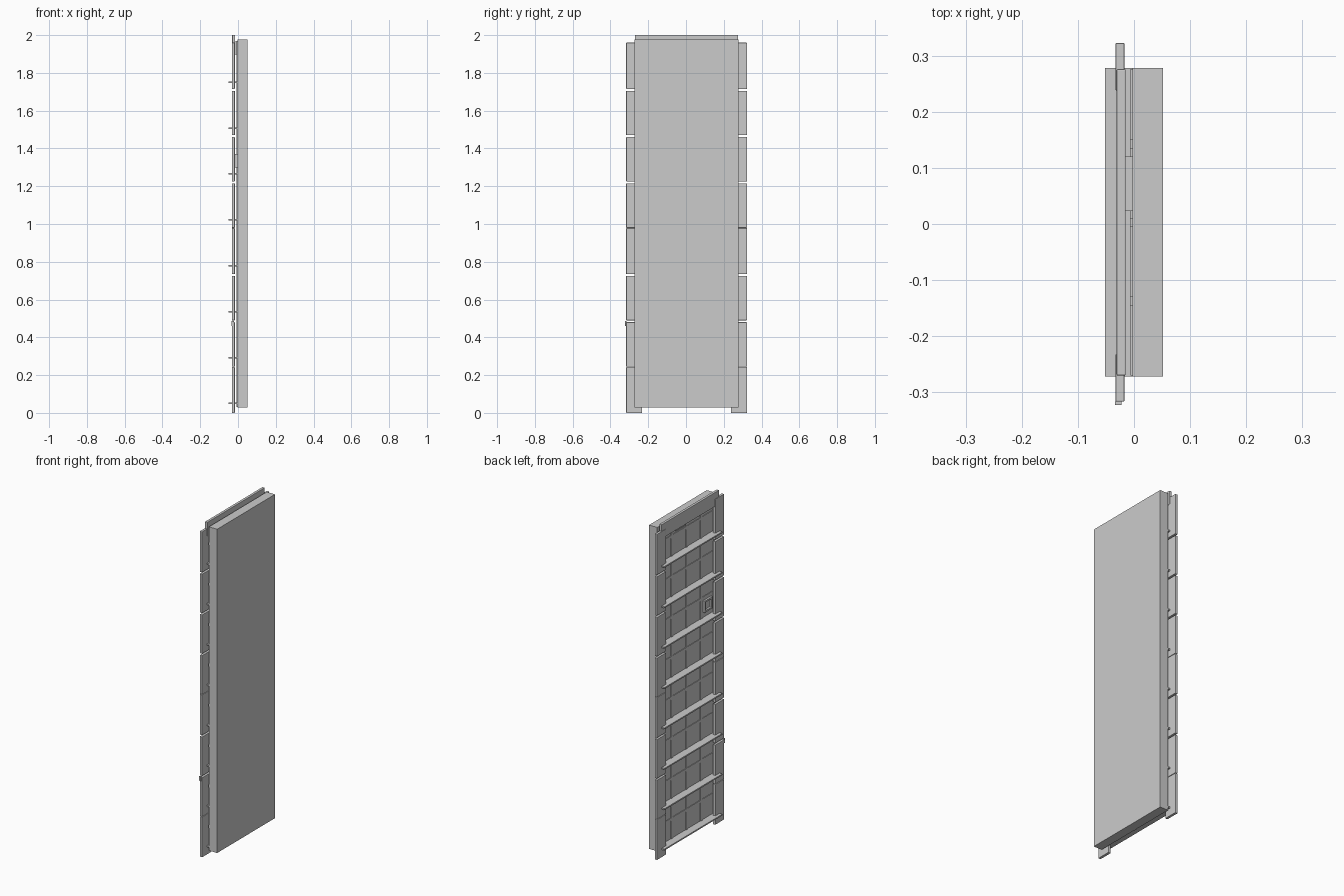
import bpy

if "Cube" in bpy.data.objects:
    bpy.data.objects.remove(bpy.data.objects["Cube"])

YC = 0.003          # the panel sits slightly off centre because of the side clips
PITCH = 0.245       # spacing of side boards and shelves


def box(name, x, y, z, bevel=0.0):
    """Box from (min, max) ranges, y measured from the panel centre line."""
    bpy.ops.mesh.primitive_cube_add(
        size=1, location=(sum(x) / 2, sum(y) / 2 + YC, sum(z) / 2))
    ob = bpy.context.object
    ob.name = name
    ob.scale = (x[1] - x[0], y[1] - y[0], z[1] - z[0])
    bpy.ops.object.transform_apply(location=False, rotation=False, scale=True)
    if bevel:
        m = ob.modifiers.new("edge_bevel", 'BEVEL')
        m.width = bevel
        m.segments = 2
    return ob


# Door slab
box("slab", (-0.003, 0.0515), (-0.275, 0.275), (0.028, 1.977))

# Segmented side boards, wider gaps at most joints
for i in range(8):
    z0 = i * PITCH
    gap = 0.002 if i in (0, 3) else 0.010
    for side in (-1, 1):
        y = sorted((side * 0.235, side * 0.3195))
        box("side_board", (-0.033, -0.017), y, (z0, z0 + PITCH - (gap if i < 7 else 0)), 0.002)

# Top rail
box("top_rail", (-0.031, -0.015), (-0.273, 0.273), (1.915, 2.0), 0.002)

# Shelves
for i in range(8):
    z = 0.05 + i * 0.243
    box("shelf", (-0.0515, -0.003), (-0.275, 0.275), (z - 0.004, z + 0.004))

# Thin lattice strips on the back of the slab
for y in (-0.14, 0.0, 0.14):
    box("vertical_strip", (-0.007, -0.002), (y - 0.008, y + 0.008), (0.03, 1.97))
for i in range(8):
    z = 0.172 + i * 0.243
    box("horizontal_strip", (-0.0065, -0.002), (-0.273, 0.273), (z - 0.008, z + 0.008))


# Hollow latch frames
def latch(y0, y1, z0, z1):
    x, t = (-0.015, -0.002), 0.01
    for z in (z0, z1 - t):
        box("latch_bar", x, (y0, y1), (z, z + t))
    for y in (y0, y1 - t):
        box("latch_post", x, (y, y + t), (z0 + t, z1 - t))


latch(0.02, 0.117, 1.897, 1.965)
latch(-0.235, -0.16, 1.30, 1.37)

# Small clip on the edge of a side board
box("side_clip", (-0.034, -0.022), (-0.326, -0.318), (0.46, 0.487), 0.001)
